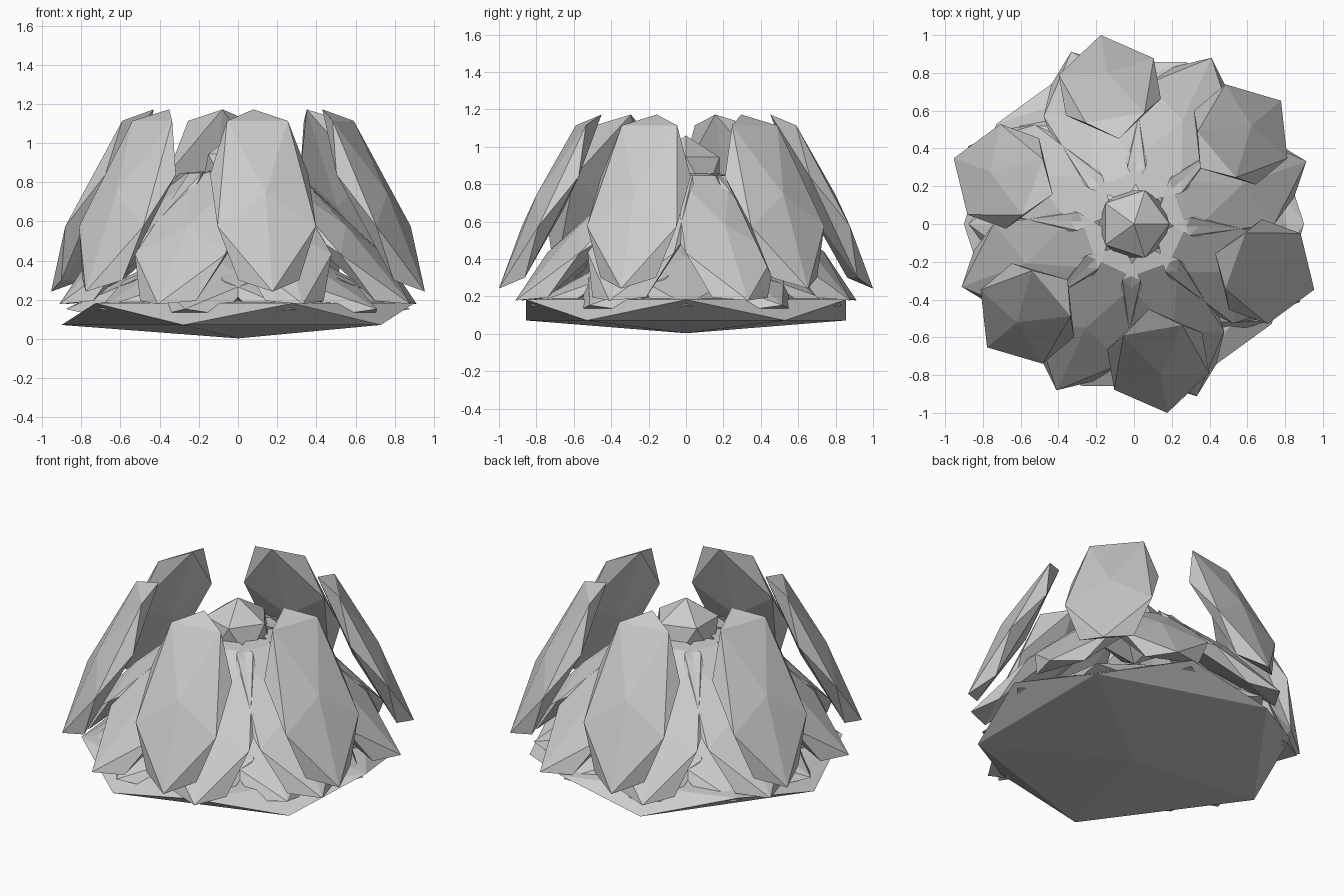
import bpy
from math import radians, cos, sin

if "Cube" in bpy.data.objects:
    bpy.data.objects.remove(bpy.data.objects["Cube"])


def gem(name, loc, scale, rot=(0, 0, 0)):
    """Flat-faced 20-sided ball, stretched and turned."""
    bpy.ops.mesh.primitive_ico_sphere_add(subdivisions=1, radius=1, location=loc, rotation=rot)
    ob = bpy.context.object
    ob.name = name
    ob.scale = scale
    return ob


# flat pad below the flower
gem("base_pad", (0, 0, 0.127), (1.007, 1.007, 0.124))

# petal rings: name, count, first angle, centre radius, centre height, tilt
rings = [
    ("lower_petal", 10, 0, 0.365, 0.33, 23),
    ("middle_petal", 8, 20, 0.55, 0.52, 43),
    ("outer_petal", 6, 40, 0.737, 0.707, 63),
]
for name, count, start, r, z, tilt in rings:
    for i in range(count):
        a = radians(start + 360 * i / count)
        gem(f"{name}_{i + 1}", (r * cos(a), r * sin(a), z), (0.605, 0.3, 0.083),
            (0, radians(tilt), a))

# bud in the middle
gem("centre_bud", (0, 0, 0.85), (0.21, 0.21, 0.21))
